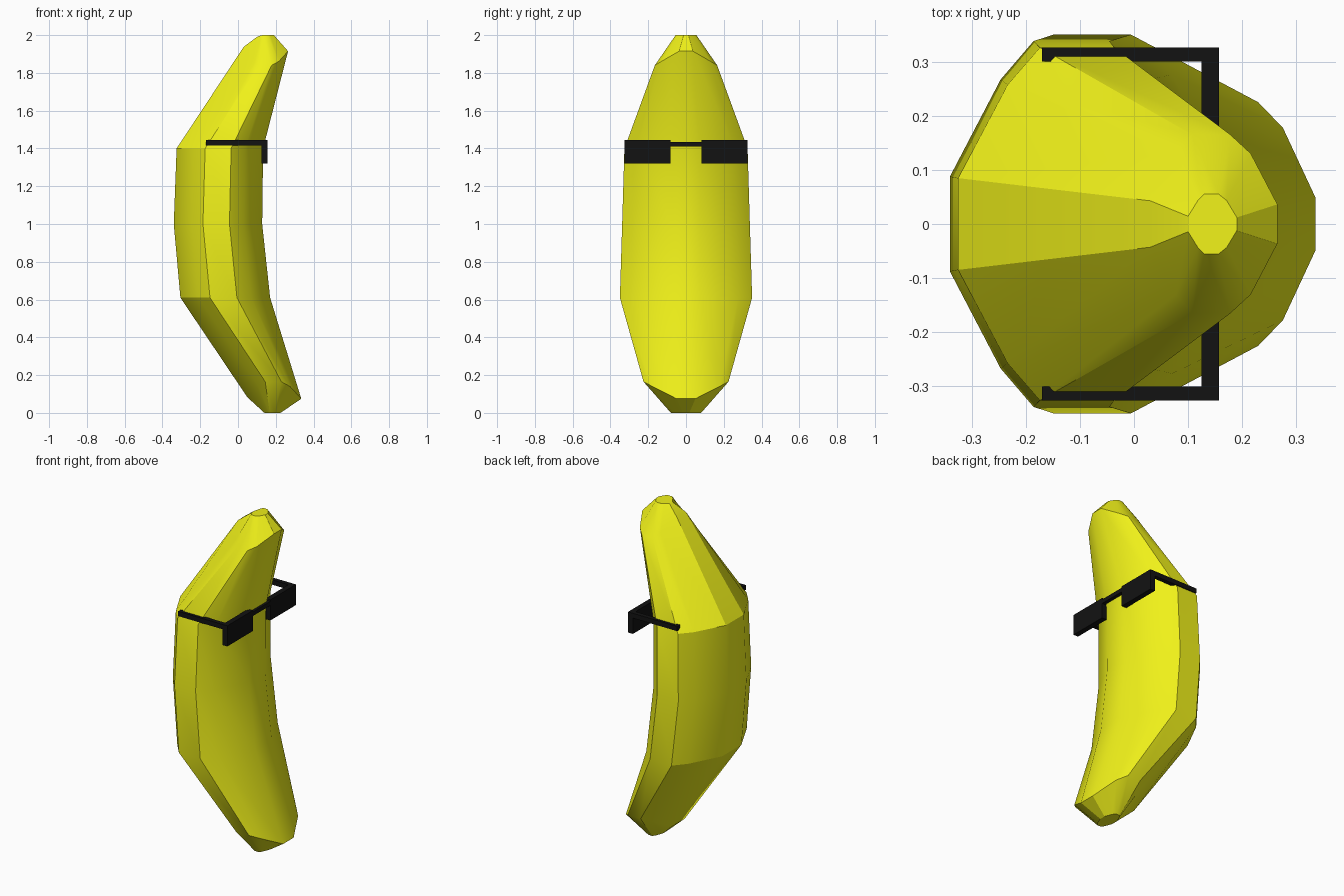
import bpy, bmesh

if "Cube" in bpy.data.objects:
    bpy.data.objects.remove(bpy.data.objects["Cube"])


def material(name, color):
    m = bpy.data.materials.new(name)
    m.diffuse_color = color
    m.use_nodes = True
    m.node_tree.nodes["Principled BSDF"].inputs["Base Color"].default_value = m.diffuse_color
    return m


yellow = material("yellow_peel", (0.87, 0.88, 0.01, 1))
black = material("black_plastic", (0.006, 0.006, 0.006, 1))

# Half cross-section: u runs from back (-x) to front (+x), v is the half width
HALF = [(0, .26), (.2, .79), (.33, 1), (.63, 1), (.79, .79), (1, .22)]
SECTION = HALF + [(u, -v) for u, v in reversed(HALF)]

# Rings: x back, x front, half width, z at back, side, front
RINGS = [
    (.14, .225, .08, 0, 0, 0),
    (.05, .335, .225, .08, .165, .075),
    (-.305, .17, .35, .61, .61, .61),
    (-.34, .128, .338, 1.0, 1.0, 1.0),
    (-.325, .133, .326, 1.4, 1.4, 1.4),
    (.03, .265, .165, 1.94, 1.84, 1.915),
    (.10, .19, .055, 1.99, 2.0, 2.0),
]


def ring_point(ring, u, v):
    x0, x1, w, zb, zs, zf = ring
    t = max(0, min(1, (abs(v) - .24) / .76))
    end = zb if u < .5 else zf
    return (x0 + (x1 - x0) * u, w * v, end + (zs - end) * t)


# Banana body lofted through the rings
bm = bmesh.new()
loops = [[bm.verts.new(ring_point(r, u, v)) for u, v in SECTION] for r in RINGS]
n = len(SECTION)
for a, b in zip(loops, loops[1:]):
    for i in range(n):
        j = (i + 1) % n
        bm.faces.new((a[i], a[j], b[j], b[i]))
bm.faces.new(loops[0])
bm.faces.new(loops[-1])
bmesh.ops.recalc_face_normals(bm, faces=bm.faces)
mesh = bpy.data.meshes.new("banana_body")
bm.to_mesh(mesh)
bm.free()
body = bpy.data.objects.new("banana_body", mesh)
bpy.context.collection.objects.link(body)
mesh.materials.append(yellow)
bpy.context.view_layer.objects.active = body
body.select_set(True)
bpy.ops.object.shade_smooth_by_angle(angle=0.5)


def box(name, lo, hi):
    bpy.ops.mesh.primitive_cube_add(size=1, location=[(a + b) / 2 for a, b in zip(lo, hi)])
    o = bpy.context.object
    o.name = name
    o.scale = [b - a for a, b in zip(lo, hi)]
    o.data.materials.append(black)


# Sunglasses: lens and temple on each side, joined by a bridge
for side, s in (("left", 1), ("right", -1)):
    ys = sorted((s * .083, s * .326))
    box("lens_" + side, (.125, ys[0], 1.32), (.157, ys[1], 1.444))
    ys = sorted((s * .30, s * .326))
    box("temple_" + side, (-.17, ys[0], 1.415), (.13, ys[1], 1.444))
box("bridge", (.125, -.09, 1.41), (.157, .09, 1.435))
